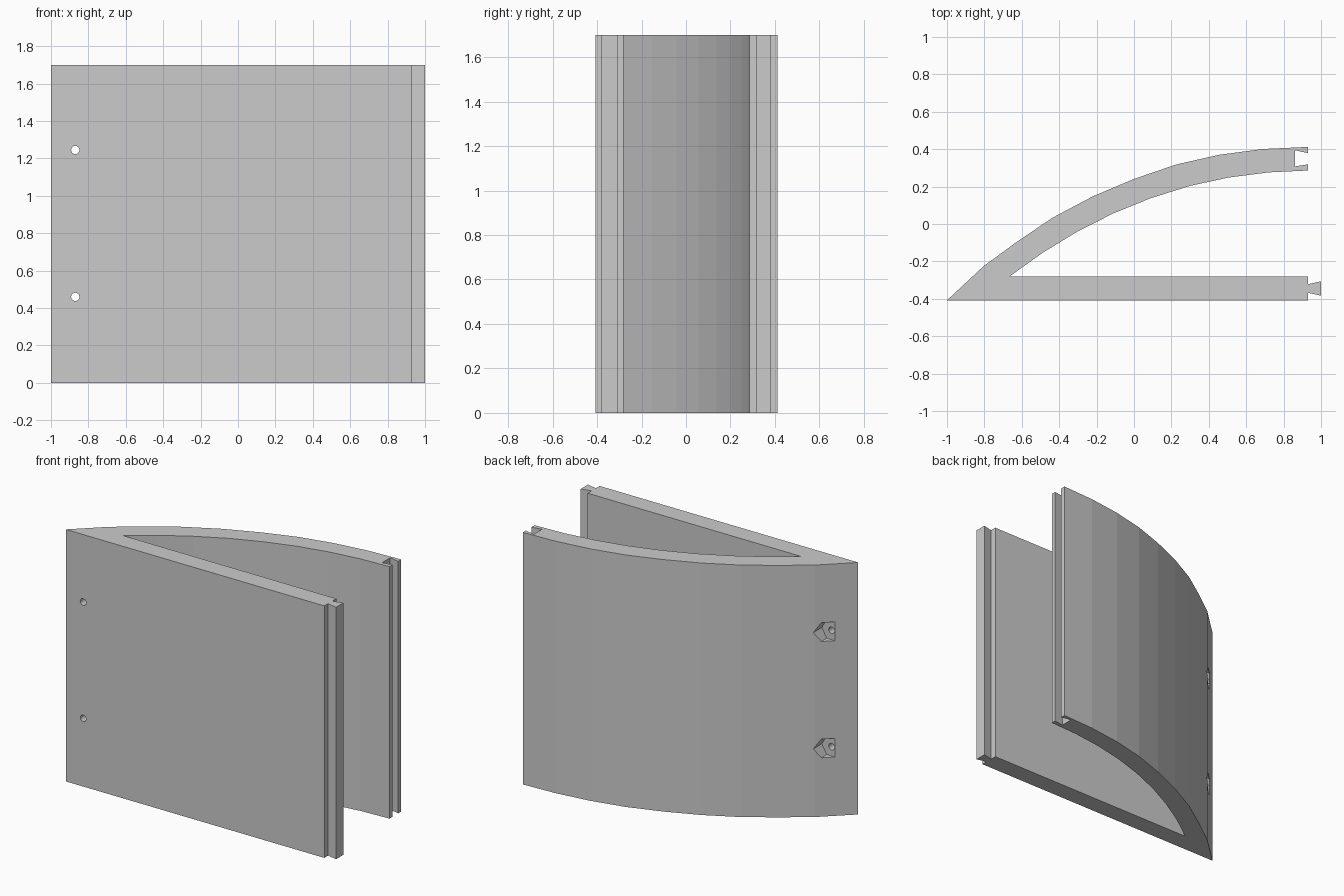
import bpy, bmesh, math
from mathutils import Matrix

if "Cube" in bpy.data.objects:
    bpy.data.objects.remove(bpy.data.objects["Cube"])

HEIGHT = 1.7


def prism(name, profile, height):
    """Extrude a counter-clockwise xy outline upward from z = 0."""
    bm = bmesh.new()
    face = bm.faces.new([bm.verts.new((x, y, 0)) for x, y in profile])
    ext = bmesh.ops.extrude_face_region(bm, geom=[face], use_keep_orig=True)
    verts = [v for v in ext["geom"] if isinstance(v, bmesh.types.BMVert)]
    bmesh.ops.translate(bm, verts=verts, vec=(0, 0, height))
    bmesh.ops.recalc_face_normals(bm, faces=bm.faces)
    mesh = bpy.data.meshes.new(name)
    bm.to_mesh(mesh)
    bm.free()
    obj = bpy.data.objects.new(name, mesh)
    bpy.context.collection.objects.link(obj)
    return obj


def cut_along_y(target, name, sides, radius, x, z, y0, y1):
    """Cut a prism-shaped hole running along y."""
    bpy.ops.mesh.primitive_cylinder_add(vertices=sides, radius=radius, depth=y1 - y0)
    cutter = bpy.context.object
    cutter.name = name
    # first vertex of the hexagon points along x
    cutter.data.transform(Matrix.Translation((x, (y0 + y1) / 2, z))
                          @ Matrix.Rotation(math.pi / 2, 4, 'X')
                          @ Matrix.Rotation(math.pi / 2, 4, 'Z'))
    mod = target.modifiers.new(name, 'BOOLEAN')
    mod.operation = 'DIFFERENCE'
    mod.solver = 'EXACT'
    mod.object = cutter
    bpy.context.view_layer.objects.active = target
    bpy.ops.object.modifier_apply(modifier=name)
    bpy.data.objects.remove(cutter)


# Outline pieces: flat wall with dovetail tongue, curved wall with dovetail groove
tongue = [(0.93, -0.408), (0.93, -0.368), (1.0, -0.383),
          (1.0, -0.306), (0.93, -0.322), (0.93, -0.28)]
inner_curve = [(-0.665, -0.28), (-0.49, -0.155), (-0.305, -0.042), (-0.11, 0.057),
               (0.09, 0.138), (0.3, 0.204), (0.51, 0.249), (0.72, 0.276), (0.93, 0.286)]
groove = [(0.93, 0.319), (0.86, 0.308), (0.86, 0.394), (0.93, 0.379)]
outer_curve = [(0.93, 0.412), (0.69, 0.401), (0.455, 0.37), (0.225, 0.318), (0.0, 0.241),
               (-0.22, 0.148), (-0.435, 0.034), (-0.63, -0.098), (-0.805, -0.226)]
shell = prism("wedge_shell", [(-1.0, -0.408)] + tongue + inner_curve + groove + outer_curve, HEIGHT)

# Screw holes with hexagonal nut pockets opening on the curved side
for i, z in enumerate((0.46, 1.245)):
    cut_along_y(shell, f"nut_pocket_{i}", 6, 0.073, -0.87, z, -0.31, 0.1)
    cut_along_y(shell, f"screw_hole_{i}", 24, 0.022, -0.87, z, -0.5, 0.05)
